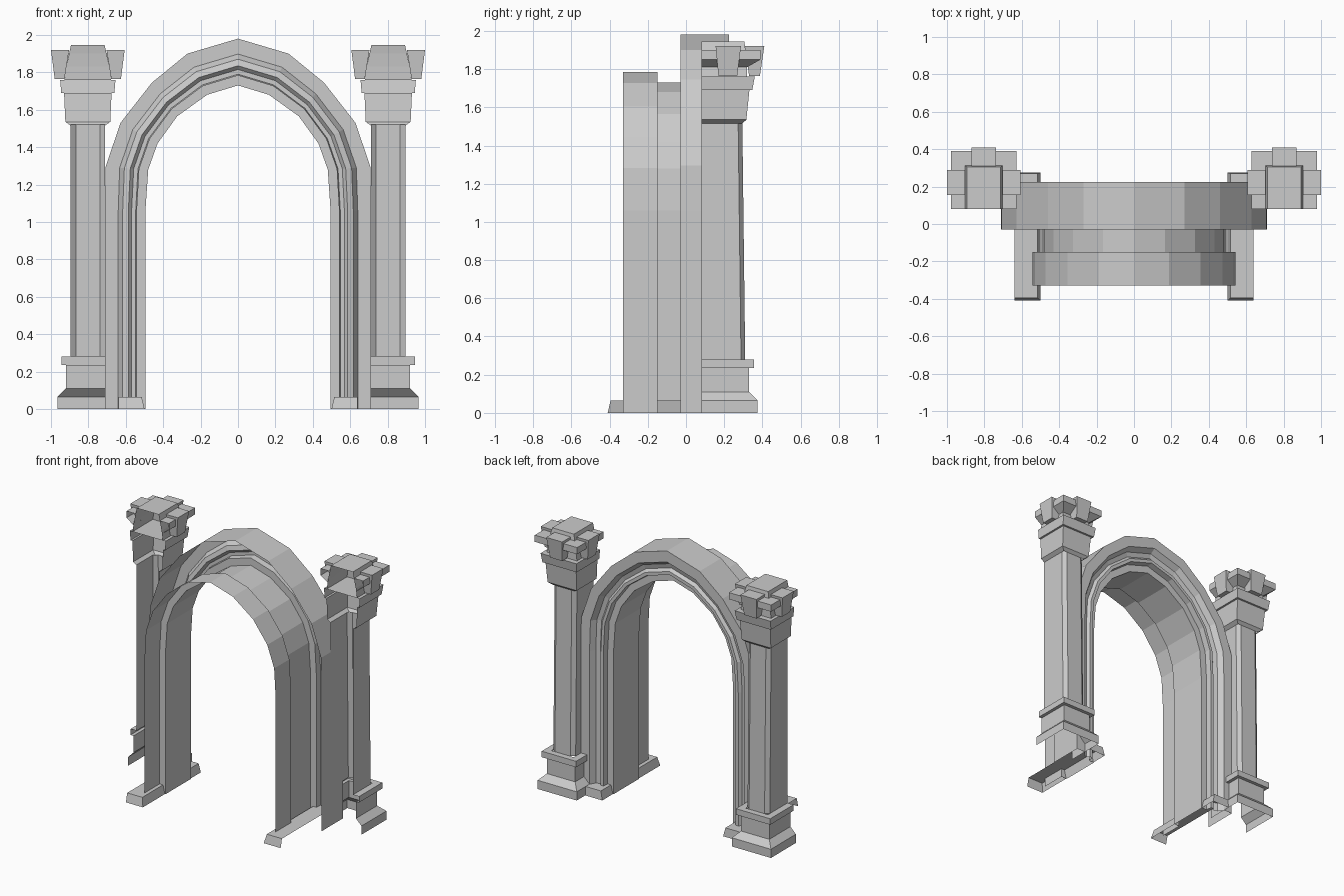
import bpy

if "Cube" in bpy.data.objects:
    bpy.data.objects.remove(bpy.data.objects["Cube"])

CX, BACK = 0.803, 0.08   # column centre line and open back plane


def make(name, verts, faces, mirror=True):
    me = bpy.data.meshes.new(name)
    me.from_pydata(verts, [], faces)
    ob = bpy.data.objects.new(name, me)
    bpy.context.collection.objects.link(ob)
    if mirror:
        ob.modifiers.new("mirror", 'MIRROR').use_mirror_merge = False
    return ob


def skin(name, rows, cap=False, mirror=True):
    """Bridge equal-length rows of points into an open sheet."""
    n = len(rows[0])
    verts = [p for r in rows for p in r]
    faces = [(i * n + j, i * n + j + 1, (i + 1) * n + j + 1, (i + 1) * n + j)
             for i in range(len(rows) - 1) for j in range(n - 1)]
    if cap:
        faces.append(tuple(range(len(verts) - n, len(verts))))
    return make(name, verts, faces, mirror)


def u_stack(name, rings, cap=False):
    """Stack of three-sided rings (z, half width, front y), open at the back."""
    rows = [[(CX + h, BACK, z), (CX + h, y, z), (CX - h, y, z), (CX - h, BACK, z)]
            for z, h, y in rings]
    return skin(name, rows, cap)


def frustum(name, bottom, z0, top, z1, skip=()):
    """Tapered box from two (x0, x1, y0, y1) rectangles."""
    verts = [(x, y, z) for (x0, x1, y0, y1), z in ((bottom, z0), (top, z1))
             for x, y in ((x0, y0), (x1, y0), (x1, y1), (x0, y1))]
    faces = [(3, 2, 1, 0), (4, 5, 6, 7), (0, 1, 5, 4),
             (1, 2, 6, 5), (2, 3, 7, 6), (3, 0, 4, 7)]
    return make(name, verts, [f for i, f in enumerate(faces) if i not in skip])


# Arch: moulding profile swept between an inner and an outer path
inner = [(0, 1.73), (.165, 1.68), (.325, 1.565), (.43, 1.42), (.48, 1.28), (.495, 1.06), (.495, 0)]
outer = [(0, 1.98), (.27, 1.90), (.46, 1.745), (.628, 1.53), (.708, 1.295), (.712, 1.06), (.712, 0)]
profile = [(1, -.03), (1, .225), (.67, .225), (.56, .185), (.42, .175),
           (.34, .195), (.24, .195), (.22, .15), (0, .15),
           (0, -.15), (.22, -.15), (.22, -.33)]
half = [[(a + (c - a) * t, y, b + (d - b) * t) for t, y in profile]
        for (a, b), (c, d) in zip(inner, outer)]
left = [[(-x, y, z) for x, y, z in row] for row in reversed(half[1:])]
skin("arch", left + half, mirror=False)

# Arch footing, open below and on the outer side
frustum("arch_footing", (.50, .64, -.41, .275), 0, (.515, .64, -.395, .27), .065, skip=(0, 3))

# Column base
u_stack("column_base", [(0, .162, .375), (.065, .162, .375), (.11, .117, .33), (.235, .117, .33),
                        (.235, .142, .355), (.28, .142, .355), (.28, .092, .31)])

# Column shaft with chamfered corners and a slight forward taper
shaft = []
for z, h, y in ((.28, .092, .31), (1.52, .092, .295)):
    shaft.append([(CX + h, BACK, z), (CX + h, y - .022, z), (CX + h - .028, y, z),
                  (CX - h + .028, y, z), (CX - h, y - .022, z), (CX - h, BACK, z)])
skin("column_shaft", shaft)

# Capital: flared neck with closed collar, bell above it, and the projecting abacus
u_stack("capital_neck", [(1.515, .092, .295), (1.535, .12, .316), (1.69, .127, .332),
                         (1.69, .142, .347), (1.76, .148, .36)], cap=True)
u_stack("capital_bell", [(1.76, .125, .32), (1.83, .115, .318), (1.90, .1, .312),
                         (1.945, .09, .305)], cap=True)
u_stack("capital_abacus", [(1.81, .118, .32), (1.85, .175, .39), (1.90, .175, .39), (1.90, .1, .312)])

# Capital leaves: outer side, inner side and front
for name, s in (("outer_leaf", 1), ("inner_leaf", -1)):
    def span(a, b):
        return tuple(sorted((CX + s * a, CX + s * b)))
    frustum(name, span(.125, .177) + (.17, .268), 1.765, span(.10, .197) + (.155, .288), 1.92)
frustum("front_leaf", (CX - .05, CX + .05, .33, .387), 1.765, (CX - .066, CX + .066, .31, .41), 1.92)
